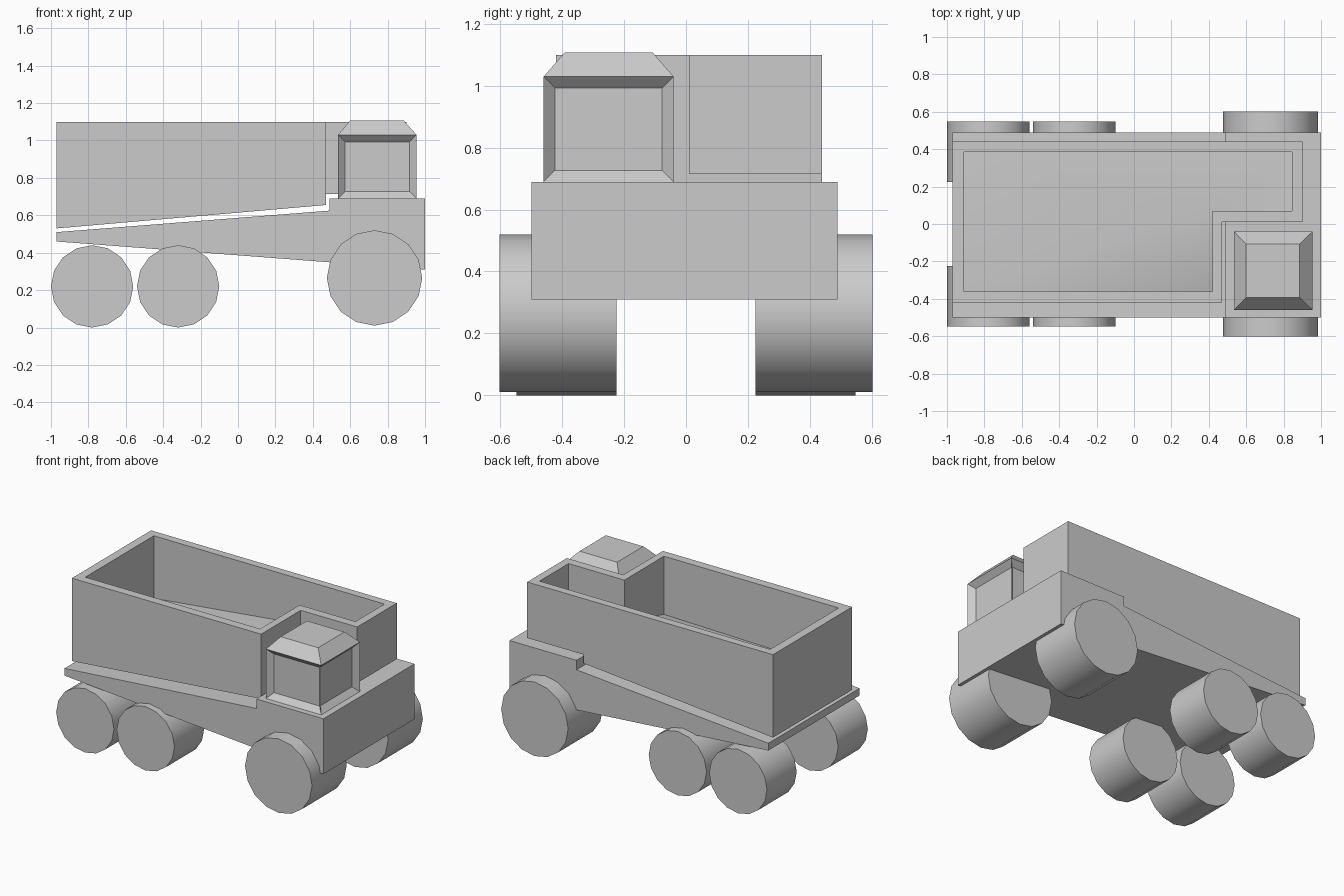
import bpy, bmesh, math
from mathutils import Matrix

if "Cube" in bpy.data.objects:
    bpy.data.objects.remove(bpy.data.objects["Cube"])


def add_object(name, bm):
    bmesh.ops.recalc_face_normals(bm, faces=bm.faces)
    mesh = bpy.data.meshes.new(name)
    bm.to_mesh(mesh)
    bm.free()
    ob = bpy.data.objects.new(name, mesh)
    bpy.context.collection.objects.link(ob)
    return ob


# Chassis: side profile extruded across the width
def chassis():
    bm = bmesh.new()
    prof = [(-.97, .46), (1, .31), (1, .69), (.49, .69), (.49, .625), (-.97, .51)]
    face = bm.faces.new([bm.verts.new((x, -.5, z)) for x, z in prof])
    ext = bmesh.ops.extrude_face_region(bm, geom=[face])
    bmesh.ops.translate(bm, vec=(0, .99, 0),
                        verts=[v for v in ext['geom'] if isinstance(v, bmesh.types.BMVert)])
    add_object("chassis", bm)


# Dump bed: L-shaped open tub with sloping, stepped underside
def dump_bed():
    bm = bmesh.new()
    outer = [(-.97, -.42), (.47, -.42), (.47, .01), (.90, .01), (.90, .44), (-.97, .44)]
    inner = [(-.91, -.36), (.42, -.36), (.42, .07), (.845, .07), (.845, .385), (-.91, .385)]
    low = [.53, .655, .655, .715, .715, .53]
    floor_z = [.67, .70, .815, .86, .86, .67]
    ot = [bm.verts.new((x, y, 1.1)) for x, y in outer]
    it = [bm.verts.new((x, y, 1.1)) for x, y in inner]
    ob = [bm.verts.new((*p, z)) for p, z in zip(outer, low)]
    ib = [bm.verts.new((*p, z)) for p, z in zip(inner, floor_z)]
    c_up = bm.verts.new((.47, .01, .715))
    g_up = bm.verts.new((.47, .44, .715))
    g_low = bm.verts.new((.47, .44, .655))
    for i in range(6):
        j = (i + 1) % 6
        bm.faces.new((ot[i], ot[j], it[j], it[i]))      # rim
        bm.faces.new((it[i], it[j], ib[j], ib[i]))      # inner walls
    bm.faces.new((ot[0], ot[1], ob[1], ob[0]))
    bm.faces.new((ot[1], ot[2], c_up, ob[2], ob[1]))
    bm.faces.new((ot[2], ot[3], ob[3], c_up))
    bm.faces.new((ot[3], ot[4], ob[4], ob[3]))
    bm.faces.new((ot[4], ot[5], ob[5], g_low, g_up, ob[4]))
    bm.faces.new((ot[5], ot[0], ob[0], ob[5]))
    # underside and its step
    bm.faces.new((ob[0], ob[1], ob[2], g_low, ob[5]))
    bm.faces.new((ob[2], c_up, g_up, g_low))
    bm.faces.new((c_up, ob[3], ob[4], g_up))
    # floor, dipping at one corner, smooth
    for tri in ((0, 1, 2), (0, 2, 5), (2, 4, 5), (2, 3, 4)):
        bm.faces.new([ib[k] for k in tri]).smooth = True
    for e in bm.edges:
        e.smooth = len(e.link_faces) == 2 and all(f.smooth for f in e.link_faces)
    add_object("dump_bed", bm)


# Cab: box with recessed windows and a tapered roof
def cab():
    bm = bmesh.new()
    bmesh.ops.create_cube(bm, size=1, matrix=Matrix.Translation((.745, -.25, .86))
                          @ Matrix.Diagonal((.42, .42, .34, 1)))
    bm.normal_update()
    sides = [f for f in bm.faces if abs(f.normal.z) < .5]
    top = next(f for f in bm.faces if f.normal.z > .5)
    bmesh.ops.inset_individual(bm, faces=sides, thickness=.037, use_even_offset=True)
    for f in sides:
        bmesh.ops.translate(bm, verts=f.verts, vec=f.normal * -.035)
    roof = bmesh.ops.extrude_discrete_faces(bm, faces=[top])['faces'][0]
    for v in roof.verts:
        v.co.x = .7425 + (v.co.x - .745) * .68
        v.co.y = -.25 + (v.co.y + .25) * .68
        v.co.z = 1.107
    add_object("cab", bm)


# Wheels: pairs of 16-sided cylinders
def wheel(name, x, z, r, y0, y1):
    for side, s in (("right", 1), ("left", -1)):
        bm = bmesh.new()
        bmesh.ops.create_cone(bm, cap_ends=True, segments=16, radius1=r, radius2=r,
                              depth=y1 - y0,
                              matrix=Matrix.Translation((x, s * (y0 + y1) / 2, z))
                              @ Matrix.Rotation(math.pi / 2, 4, 'X'))
        for f in bm.faces:
            f.smooth = len(f.verts) == 4
        for e in bm.edges:
            e.smooth = all(f.smooth for f in e.link_faces)
        add_object(name + "_" + side, bm)


chassis()
dump_bed()
cab()
wheel("front_wheel", .73, .265, .255, .225, .602)
wheel("middle_wheel", -.32, .22, .22, .225, .548)
wheel("rear_wheel", -.78, .22, .22, .225, .548)
